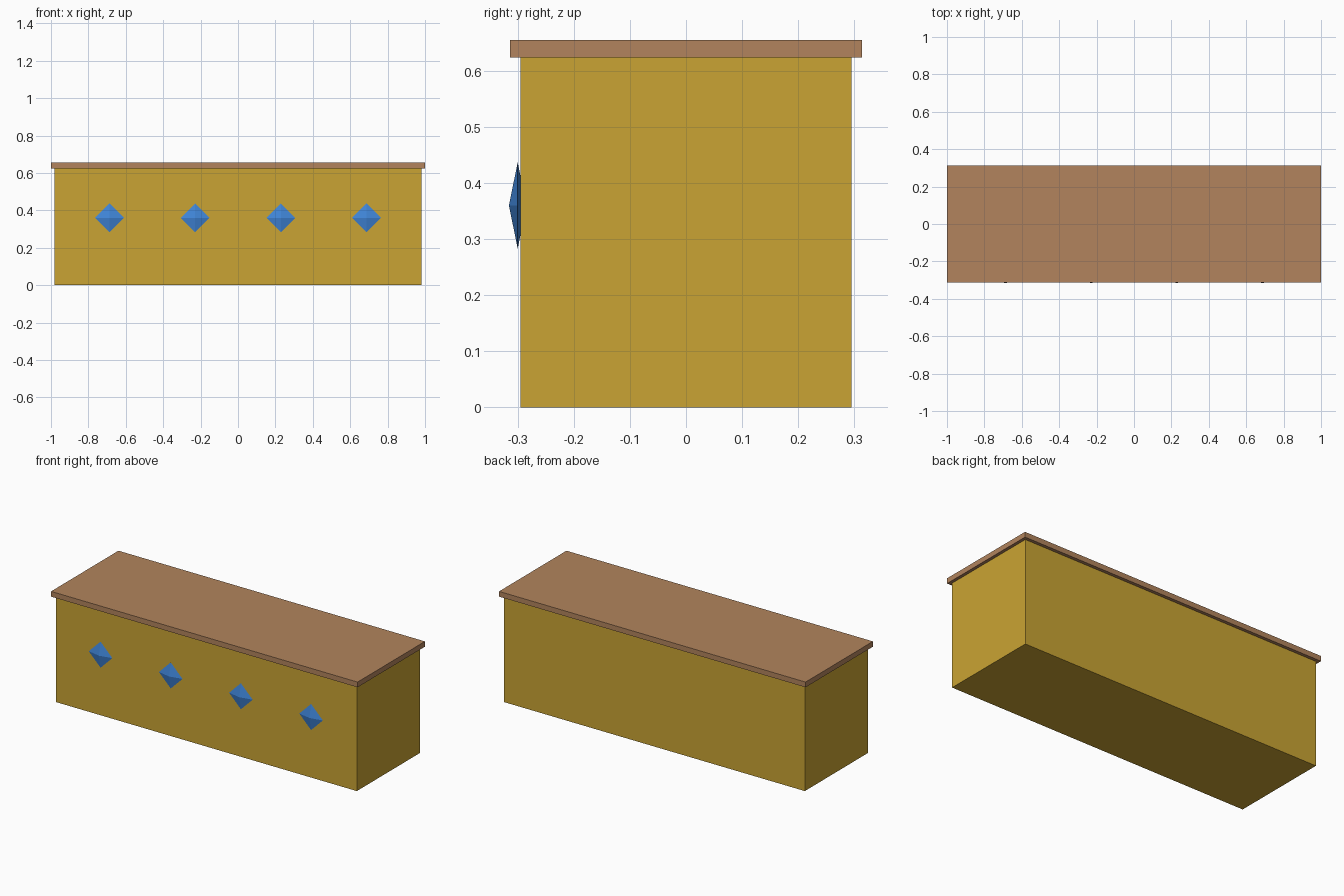
import bpy
import bmesh

if "Cube" in bpy.data.objects:
    bpy.data.objects.remove(bpy.data.objects["Cube"])


def material(name, srgb):
    mat = bpy.data.materials.new(name)
    linear = [((c / 255 + 0.055) / 1.055) ** 2.4 for c in srgb]
    mat.diffuse_color = (*linear, 1.0)
    mat.use_nodes = True
    mat.node_tree.nodes["Principled BSDF"].inputs["Base Color"].default_value = mat.diffuse_color
    return mat


def finish(name, bm, mat):
    bmesh.ops.recalc_face_normals(bm, faces=bm.faces)
    mesh = bpy.data.meshes.new(name)
    bm.to_mesh(mesh)
    bm.free()
    mesh.materials.append(mat)
    obj = bpy.data.objects.new(name, mesh)
    bpy.context.collection.objects.link(obj)
    return obj


def box(name, half_x, half_y, z0, z1, mat):
    bm = bmesh.new()
    bmesh.ops.create_cube(bm, size=1.0)
    bmesh.ops.scale(bm, vec=(2 * half_x, 2 * half_y, z1 - z0), verts=bm.verts)
    bmesh.ops.translate(bm, vec=(0, 0, (z0 + z1) / 2), verts=bm.verts)
    return finish(name, bm, mat)


def gem(name, centre, radius, depth, mat):
    # Flattened octahedron pointing out of the front
    bm = bmesh.new()
    x, y, z = centre
    ring = [bm.verts.new((x + radius * a, y, z + radius * b))
            for a, b in ((1, 0), (0, 1), (-1, 0), (0, -1))]
    for side in (-1, 1):
        tip = bm.verts.new((x, y + side * depth, z))
        for i in range(4):
            bm.faces.new((ring[i], ring[(i + 1) % 4], tip))
    return finish(name, bm, mat)


ochre = material("ochre", (202, 164, 51))
brown = material("brown", (178, 132, 93))
blue = material("blue", (64, 134, 217))

# Counter body and overhanging top
box("counter_body", 0.982, 0.295, 0.0, 0.624, ochre)
box("counter_top", 1.0, 0.314, 0.624, 0.655, brown)

# Row of gems across the front
for i in range(4):
    gem(f"gem_{i + 1}", ((i - 1.5) * 0.458, -0.30, 0.36), 0.077, 0.0155, blue)
